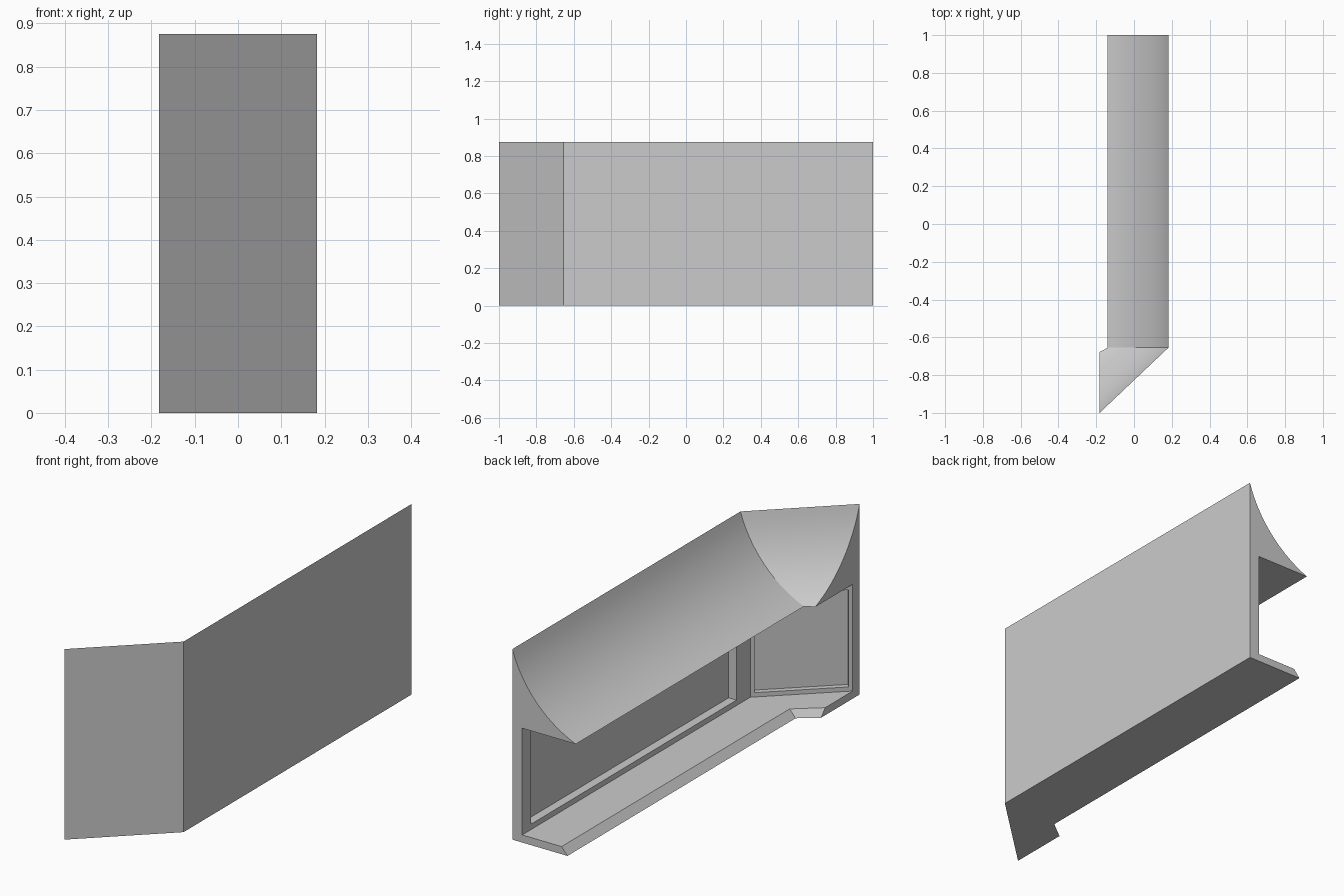
import bpy, bmesh, math
from mathutils import Vector

if "Cube" in bpy.data.objects:
    bpy.data.objects.remove(bpy.data.objects["Cube"])

JOIN_Y = -0.655            # where the straight run meets the angled corner
HALF_X, H = 0.182, 0.875
WALL = 0.05                # wall thickness
LEDGE, TIP_Z, TIP_D = 0.035, 0.525, 0.322


def cove_profile(steps=14):
    """(depth from wall, height) outline: foot shelf, wall, overhanging cove."""
    pts = [(0, 0), (0.28, 0), (0.25, LEDGE), (WALL, LEDGE), (WALL, TIP_Z)]
    a, b = math.radians(22), math.radians(72.8)   # slope at the tip and top
    for i in range(steps + 1):
        t = a + (b - a) * i / steps
        u = (math.sin(t) - math.sin(a)) / (math.sin(b) - math.sin(a))
        v = (math.cos(a) - math.cos(t)) / (math.cos(a) - math.cos(b))
        pts.append((TIP_D * (1 - u), TIP_Z + (H - TIP_Z) * v))
    return pts


def finish(name, bm):
    bmesh.ops.recalc_face_normals(bm, faces=bm.faces)
    mesh = bpy.data.meshes.new(name)
    bm.to_mesh(mesh)
    bm.free()
    ob = bpy.data.objects.new(name, mesh)
    bpy.context.collection.objects.link(ob)
    return ob


def loft(name, rings):
    bm = bmesh.new()
    rings = [[bm.verts.new(p) for p in r] for r in rings]
    n = len(rings[0])
    for r, s in zip(rings, rings[1:]):
        for i in range(n):
            j = (i + 1) % n
            bm.faces.new((r[i], r[j], s[j], s[i]))
    bm.faces.new(rings[0])
    bm.faces.new(rings[-1])
    return finish(name, bm)


def recess_cutter(name, start, end, inward, depth, z0, z1):
    """Box between two floor points on the inner wall, sunk into the wall."""
    s, e, n = Vector(start), Vector(end), Vector(inward).normalized()
    foot = [s - n * depth, e - n * depth, e + n * 0.03, s + n * 0.03]
    return loft(name, [[(p.x, p.y, z) for p in foot] for z in (z0, z1)])


# Cornice body: straight run, then a corner ending on the x = -HALF_X plane
prof = cove_profile()
body = loft("cove_wall", [
    [(HALF_X - d, 1, z) for d, z in prof],
    [(HALF_X - d, JOIN_Y, z) for d, z in prof],
    [(-HALF_X, -1 + d, z) for d, z in prof],
])

# Recessed panels in both inner wall faces
a = Vector((HALF_X - WALL, JOIN_Y))
b = Vector((-HALF_X, -1 + WALL))
run = b - a
cutters = [
    recess_cutter("straight_recess", (a.x, 0.935), (a.x, JOIN_Y + 0.1),
                  (-1, 0), 0.04, 0.06, 0.5),
    recess_cutter("corner_recess", a + run * 0.04, a + run * 0.96,
                  (run.y, -run.x), 0.025, 0.055, 0.5),
]
# make sure the corner cutter sinks outwards, away from the room side
inward = Vector((run.y, -run.x))
if inward.x > 0:
    bpy.data.objects.remove(cutters.pop())
    cutters.append(recess_cutter("corner_recess", a + run * 0.04, a + run * 0.96,
                                 -inward, 0.025, 0.055, 0.5))

bpy.context.view_layer.objects.active = body
body.select_set(True)
for c in cutters:
    c.hide_render = True
    mod = body.modifiers.new(c.name, 'BOOLEAN')
    mod.object = c
    mod.operation = 'DIFFERENCE'
    mod.solver = 'EXACT'
    bpy.ops.object.modifier_apply(modifier=mod.name)
    bpy.data.objects.remove(c)

# Smooth cove, crisp everywhere else
bpy.ops.object.shade_smooth_by_angle(angle=math.radians(8))
